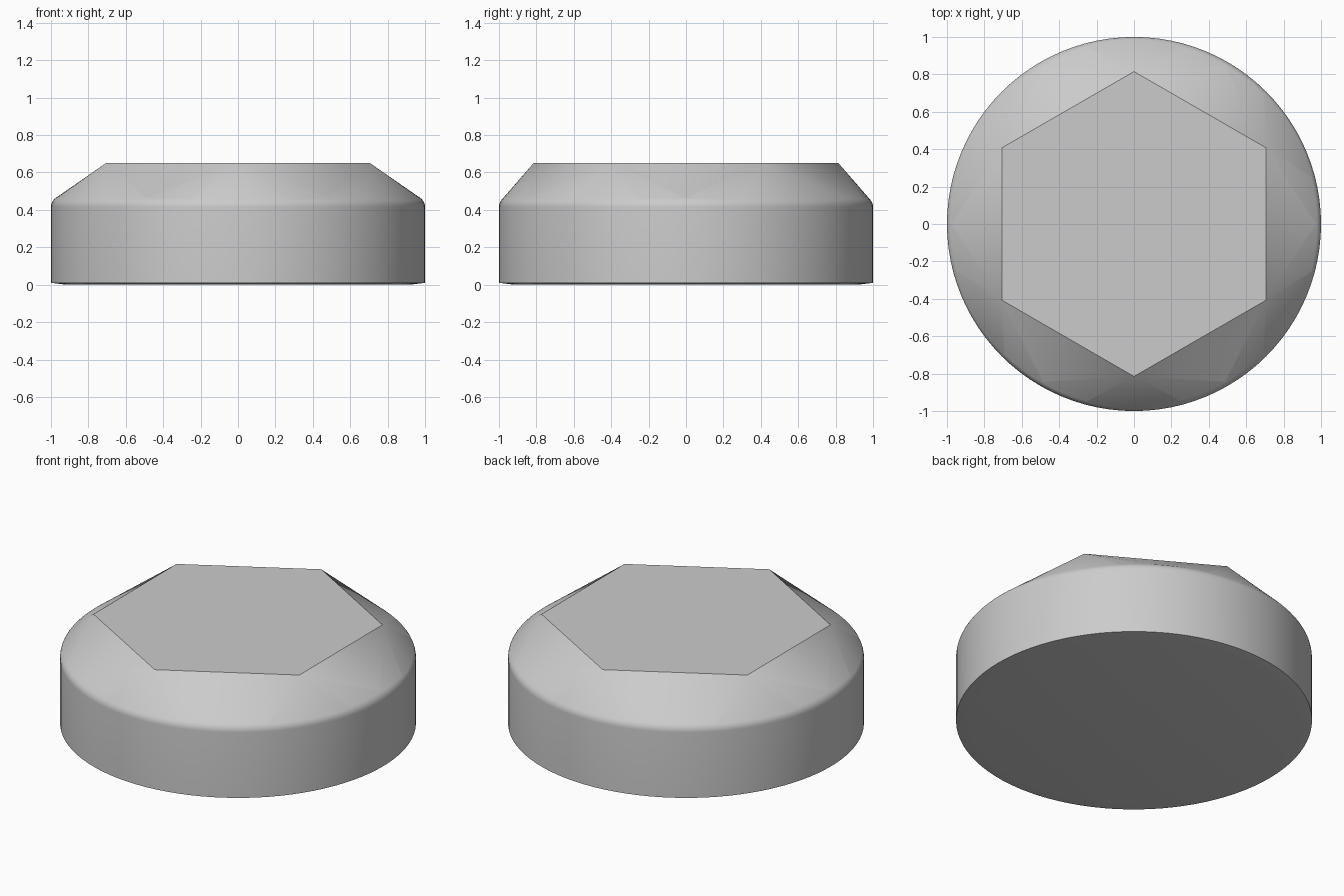
import bpy
import bmesh
from math import sin, cos, pi, radians

cube = bpy.data.objects.get("Cube")
if cube:
    bpy.data.objects.remove(cube, do_unlink=True)

SIDES = 96
FILLET = 0.06
SHOULDER_Z = 0.415

stone = bpy.data.materials.new("light_grey")
stone.use_nodes = True
colour = (0.6, 0.6, 0.6, 1)
stone.diffuse_color = colour
stone.node_tree.nodes["Principled BSDF"].inputs["Base Color"].default_value = colour

bm = bmesh.new()


def ring(radius, z, count=SIDES):
    for i in range(count):
        a = pi / 2 + 2 * pi * i / count
        bm.verts.new((radius * cos(a), radius * sin(a), z))


# Shallow underside and straight round wall
ring(0.92, 0)
ring(1, 0.01)

# Rounded shoulder
for step in range(7):
    a = radians(10 * step)
    ring(1 - FILLET + FILLET * cos(a), SHOULDER_Z + FILLET * sin(a))

# Flat six-sided table on top
ring(0.815, 0.65, 6)

# Skin the rings so that the crown facets run from the table to the shoulder
hull = bmesh.ops.convex_hull(bm, input=bm.verts[:], use_existing_faces=False)
loose = {g for g in hull["geom_interior"] + hull["geom_unused"]
         if isinstance(g, bmesh.types.BMVert)}
bmesh.ops.delete(bm, geom=list(loose), context='VERTS')
bmesh.ops.dissolve_limit(bm, angle_limit=radians(0.3),
                         verts=bm.verts[:], edges=bm.edges[:])
bmesh.ops.recalc_face_normals(bm, faces=bm.faces[:])

mesh = bpy.data.meshes.new("faceted_disc")
bm.to_mesh(mesh)
bm.free()
mesh.materials.append(stone)
disc = bpy.data.objects.new("faceted_disc", mesh)
bpy.context.collection.objects.link(disc)

bpy.ops.object.select_all(action='DESELECT')
disc.select_set(True)
bpy.context.view_layer.objects.active = disc
bpy.ops.object.shade_smooth_by_angle(angle=radians(30))
